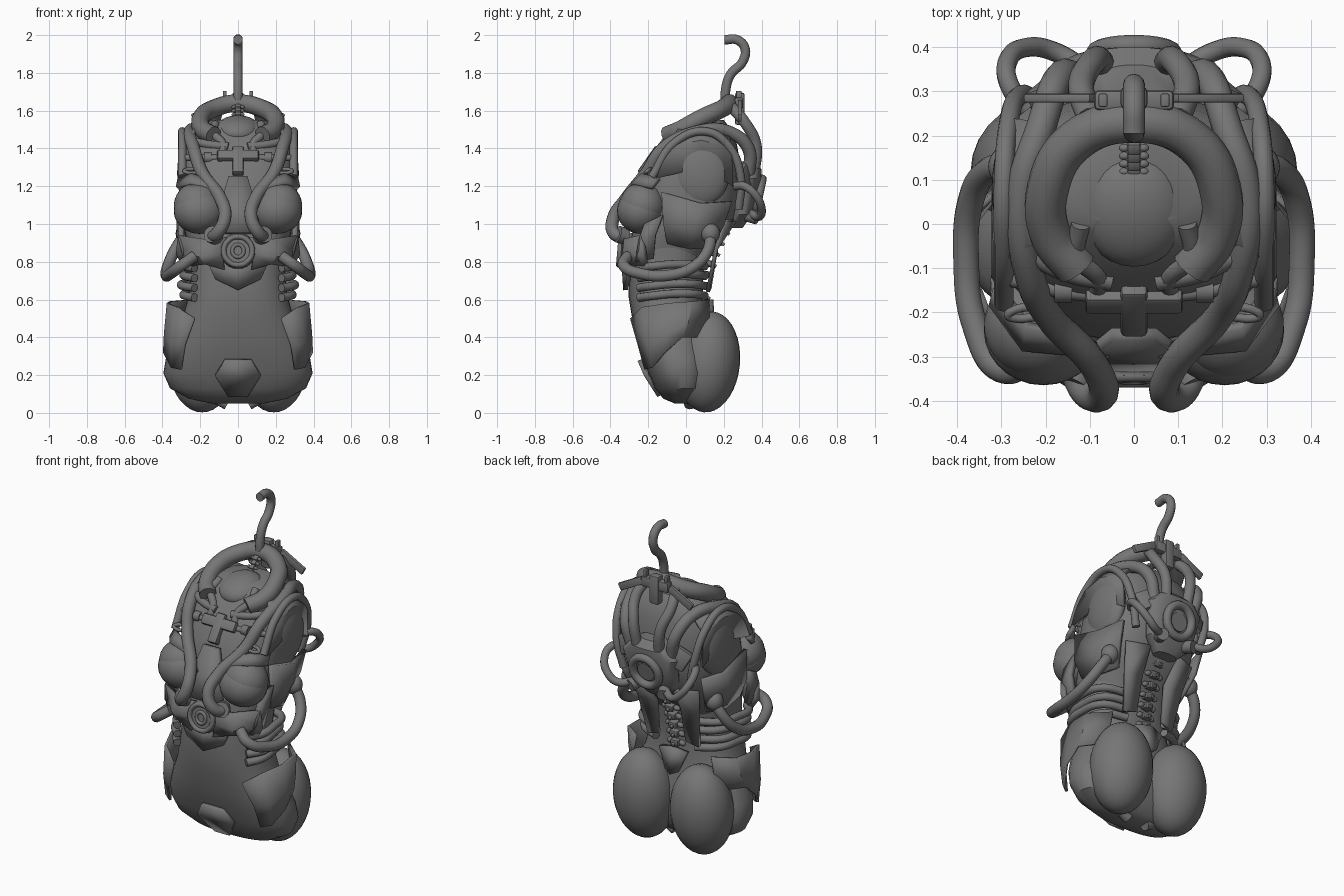
import bpy, bmesh, math
from mathutils import Vector, Matrix, Euler

cube = bpy.data.objects.get("Cube")
if cube:
    bpy.data.objects.remove(cube, do_unlink=True)

grey = bpy.data.materials.new("dark grey")
grey.use_nodes = True
grey.diffuse_color = (0.18, 0.18, 0.18, 1)
grey.node_tree.nodes["Principled BSDF"].inputs["Base Color"].default_value = (0.18, 0.18, 0.18, 1)
parts = []


def add(name, mesh, mirror=False):
    mesh.materials.clear()
    mesh.materials.append(grey)
    ob = bpy.data.objects.new(name, mesh)
    bpy.context.collection.objects.link(ob)
    if mirror:
        ob.modifiers.new("mirror", 'MIRROR').use_mirror_merge = False
    parts.append(ob)
    return ob


def from_bm(name, bm, mirror=False):
    bmesh.ops.recalc_face_normals(bm, faces=bm.faces)
    mesh = bpy.data.meshes.new(name)
    bm.to_mesh(mesh)
    bm.free()
    return add(name, mesh, mirror)


def place(loc, size, rot):
    turn = Euler([math.radians(a) for a in rot]).to_matrix().to_4x4()
    return Matrix.Translation(loc) @ turn @ Matrix.Diagonal((*size, 1))


def ball(name, loc, size, rot=(0, 0, 0), mirror=False):
    bm = bmesh.new()
    bmesh.ops.create_uvsphere(bm, u_segments=28, v_segments=18, radius=1, matrix=place(loc, size, rot))
    return from_bm(name, bm, mirror)


def box(name, loc, size, rot=(0, 0, 0), mirror=False, bevel=0.01):
    bm = bmesh.new()
    bmesh.ops.create_cube(bm, size=1, matrix=place(loc, size, rot))
    bmesh.ops.bevel(bm, geom=bm.edges[:], offset=bevel, segments=2, affect='EDGES', profile=0.5)
    return from_bm(name, bm, mirror)


def drum(name, loc, radius, depth, rot=(0, 0, 0), mirror=False, top=1.0):
    bm = bmesh.new()
    bmesh.ops.create_cone(bm, cap_ends=True, segments=24, radius1=radius, radius2=radius * top,
                          depth=depth, matrix=place(loc, (1, 1, 1), rot))
    return from_bm(name, bm, mirror)


def tube(name, points, radius, mirror=False, closed=False):
    curve = bpy.data.curves.new(name, 'CURVE')
    curve.dimensions = '3D'
    curve.bevel_depth, curve.bevel_resolution = radius, 4
    curve.resolution_u, curve.use_fill_caps = 8, True
    spline = curve.splines.new('BEZIER')
    spline.bezier_points.add(len(points) - 1)
    for knot, p in zip(spline.bezier_points, points):
        knot.co = p
        knot.handle_left_type = knot.handle_right_type = 'AUTO'
    spline.use_cyclic_u = closed
    holder = bpy.data.objects.new(name, curve)
    mesh = bpy.data.meshes.new_from_object(holder)
    bpy.data.objects.remove(holder)
    return add(name, mesh, mirror)


def ring(name, loc, rx, ry, radius, rot=(0, 0, 0), mirror=False):
    m = place(loc, (rx, ry, 1), rot)
    circle = [m @ Vector((math.cos(i * math.pi / 4), math.sin(i * math.pi / 4), 0)) for i in range(8)]
    return tube(name, circle, radius, mirror, True)


def loft(name, sections, power, n=36):
    """Stack of rounded sections: height, half width, front y, back y."""
    bm = bmesh.new()
    rows = []
    for z, hw, front, back in sections:
        row = []
        for i in range(n):
            c, s = math.cos(2 * math.pi * i / n), math.sin(2 * math.pi * i / n)
            x = math.copysign(abs(c) ** power, c) * hw
            y = (front + back) / 2 + math.copysign(abs(s) ** power, s) * (back - front) / 2
            row.append(bm.verts.new((x, y, z)))
        rows.append(row)
    for a, b in zip(rows, rows[1:]):
        for i in range(n):
            bm.faces.new((a[i], a[(i + 1) % n], b[(i + 1) % n], b[i]))
    bm.faces.new(rows[0])
    bm.faces.new(rows[-1])
    return from_bm(name, bm)


def plate(name, rows, thick, mirror=False):
    """Curved armour sheet through rows of points."""
    bm = bmesh.new()
    grid = [[bm.verts.new(p) for p in row] for row in rows]
    for a, b in zip(grid, grid[1:]):
        for i in range(len(a) - 1):
            bm.faces.new((a[i], a[i + 1], b[i + 1], b[i]))
    ob = from_bm(name, bm, mirror)
    solid = ob.modifiers.new("thickness", 'SOLIDIFY')
    solid.thickness, solid.offset = thick, 0
    return ob


# Body core
loft("abdomen", [(.05, .14, -.06, .04), (.075, .26, -.12, .08), (.13, .36, -.165, .12), (.21, .395, -.2, .14),
                 (.3, .38, -.235, .14), (.4, .34, -.265, .12), (.5, .295, -.285, .1), (.62, .262, -.305, .09),
                 (.72, .25, -.3, .09), (.88, .26, -.29, .12)], .82)
loft("chest", [(.8, .23, -.3, .1), (.9, .27, -.3, .16), (1, .29, -.27, .25), (1.15, .3, -.26, .29),
               (1.3, .3, -.21, .29), (1.42, .28, -.13, .27), (1.5, .23, -.06, .24), (1.55, .14, .0, .2)], .75)
ball("neck_stump", (0, .03, 1.5), (.12, .13, .07), (15, 0, 0))

# Hips
ball("buttock", (.19, .118, .27), (.18, .168, .268), (-5, 0, 0), True)
plate("hip_panel", [[(.23, -.29, .5), (.32, -.23, .56), (.37, -.1, .58), (.36, .03, .59), (.25, .12, .6)],
                    [(.28, -.25, .36), (.35, -.2, .37), (.385, -.1, .42), (.37, .01, .48), (.27, .12, .5)],
                    [(.3, -.215, .23), (.35, -.18, .24), (.39, -.11, .32), (.38, -.02, .4), (.28, .11, .4)]],
      .015, True)
plate("crotch_plate", [[(-.07, -.245, .28), (.07, -.245, .28)], [(-.12, -.21, .2), (.12, -.21, .2)],
                       [(-.05, -.14, .09), (.05, -.14, .09)]], .025)
drum("thigh_joint", (.1, .02, .07), .03, .1, (0, 60, 0), True)

# Waist bands
for i in range(4):
    z = .62 + i * .052
    w = .28 + .012 * (i % 2)
    tube("waist_band", [(.23, -.25, z - .01), (w, -.18, z), (w + .005, -.08, z + .01), (w - .03, .04, z + .01),
                        (.13, .1, z)], .022, True)

# Breasts with lid panels
ball("breast", (.205, -.24, 1.07), (.135, .125, .122), (0, 0, 0), True)
ball("breast_lid", (.215, -.23, 1.1), (.125, .12, .12), (20, 15, 0), True)
plate("breast_strap", [[(.06, -.29, 1.1), (.12, -.25, 1.22), (.24, -.23, 1.26), (.31, -.14, 1.24)],
                       [(.08, -.31, 1.06), (.13, -.29, 1.18), (.25, -.28, 1.21), (.32, -.18, 1.19)]], .025, True)
ring("chest_slot", (.24, -.2, 1.28), .045, .016, .01, (40, 0, -8), True)
plate("sternum_plate", [[(-.05, -.25, 1.25), (.05, -.25, 1.25)], [(-.1, -.29, 1.08), (.1, -.29, 1.08)],
                        [(-.12, -.32, .95), (.12, -.32, .95)]], .03)

# Chest bracket following the slope of the chest
box("bracket_bar", (0, -.165, 1.355), (.22, .06, .06), (-35, 0, 0))
box("bracket_post", (0, -.185, 1.33), (.06, .06, .17), (-35, 0, 0))
tube("bracket_rod", [(.08, -.16, 1.35), (.14, -.155, 1.35), (.28, -.125, 1.35)], .017, True)
drum("bracket_collar", (.16, -.15, 1.35), .028, .04, (0, 90, 0), True)
tube("collar_strand", [(.12, .0, 1.53), (.13, -.07, 1.48), (.08, -.12, 1.42), (.09, -.16, 1.34)], .022, True)
tube("clavicle", [(.05, -.13, 1.41), (.15, -.11, 1.42), (.25, -.06, 1.44)], .022, True)

# Shoulder caps and side armour
ball("shoulder_cap", (.262, .08, 1.27), (.06, .15, .175), (0, 0, 0), True)
plate("shoulder_top", [[(.22, -.04, 1.5), (.23, .1, 1.525), (.22, .23, 1.46)],
                       [(.3, -.09, 1.41), (.3, .08, 1.44), (.285, .24, 1.4)],
                       [(.305, -.16, 1.24), (.29, .08, 1.3), (.28, .25, 1.2)]], .02, True)
plate("side_plate", [[(.305, -.13, 1.17), (.31, .08, 1.11), (.275, .24, 1.12)],
                     [(.31, -.12, 1.0), (.31, .04, .98), (.265, .2, 1.0)],
                     [(.28, -.1, .9), (.275, .02, .87), (.23, .14, .88)]], .025, True)
plate("front_side_plate", [[(.3, -.22, 1.0), (.31, -.12, 1.05)], [(.3, -.25, .92), (.31, -.16, .94)],
                           [(.27, -.27, .8), (.28, -.17, .82)]], .03, True)

# Belt with round buckle
drum("buckle", (0, -.32, .855), .1, .06, (85, 0, 0), top=.9)
ring("buckle_rim", (0, -.35, .858), .075, .075, .014, (85, 0, 0))
ring("buckle_core", (0, -.352, .858), .03, .033, .01, (85, 0, 0))
plate("belt_wing", [[(.06, -.325, .93), (.18, -.315, .92), (.31, -.23, .94)],
                    [(.08, -.33, .84), (.2, -.32, .83), (.32, -.22, .84)],
                    [(.07, -.33, .76), (.17, -.31, .79), (.28, -.21, .78)]], .03, True)
plate("belt_chevron", [[(-.16, -.305, .8), (0, -.33, .8), (.16, -.305, .8)],
                       [(-.12, -.305, .71), (0, -.32, .65), (.12, -.305, .71)]], .025)

# Hoses
tube("front_hose", [(.13, .33, 1.25), (.17, .33, 1.4), (.21, .22, 1.49), (.255, .07, 1.49), (.235, -.12, 1.4),
                    (.19, -.21, 1.27), (.09, -.32, 1.13), (.07, -.385, 1.03), (.11, -.38, .95), (.14, -.32, .93)],
     .034, True)
drum("hose_socket", (.13, -.34, .94), .045, .05, (75, 0, 25), True)
tube("side_hose", [(.23, -.31, .83), (.3, -.33, .78), (.36, -.23, .735), (.38, -.08, .73), (.37, .05, .78),
                   (.33, .12, .87), (.27, .13, .96)], .03, True)
ball("side_hose_joint", (.28, .13, .95), (.05, .05, .055), (0, 0, 0), True)
tube("back_loop", [(.24, .26, 1.2), (.28, .31, 1.2), (.285, .37, 1.15), (.24, .4, 1.08), (.18, .39, 1.04),
                   (.11, .35, 1.05)], .022, True)
tube("shoulder_hose", [(.295, -.18, 1.25), (.295, -.06, 1.43), (.295, .1, 1.49), (.285, .22, 1.42),
                       (.26, .29, 1.25), (.22, .28, 1.08)], .022, True)
tube("upper_back_hose", [(.1, .24, 1.62), (.12, .31, 1.54), (.09, .37, 1.42), (.07, .36, 1.27)], .03, True)

# Open collar and hook
tube("collar", [(-.13, -.1, 1.47), (-.185, -.03, 1.5), (-.195, .08, 1.56), (-.13, .19, 1.61), (0, .23, 1.64),
                (.13, .19, 1.61), (.195, .08, 1.56), (.185, -.03, 1.5), (.13, -.1, 1.47)], .048)
tube("hook", [(0, .21, 1.62), (0, .21, 1.71), (0, .235, 1.79), (0, .3, 1.86), (0, .312, 1.93), (0, .27, 1.975),
              (0, .205, 1.975)], .025)
box("hook_bracket", (0, .28, 1.64), (.18, .045, .06))
box("hook_block", (0, .285, 1.61), (.06, .05, .17))
box("bracket_tip", (.07, .28, 1.68), (.02, .03, .05), (0, 0, 0), True, .004)
box("bracket_arm", (.165, .285, 1.6), (.17, .02, .045), (0, 28, 0), True, .005)

# Back pack with round port facing slightly down
loft("back_pack", [(.98, .07, .22, .3), (1.05, .15, .24, .35), (1.14, .16, .25, .375), (1.24, .18, .25, .4),
                   (1.29, .14, .25, .4), (1.33, .08, .27, .36)], .8)
ring("port_rim", (0, .385, 1.15), .085, .09, .024, (78, 0, 0))
drum("port_core", (0, .37, 1.15), .055, .03, (78, 0, 0))
drum("pack_knob", (.1, .35, 1.04), .035, .06, (75, 0, -20), True)
box("pack_wing", (.17, .31, 1.25), (.12, .05, .12), (10, 30, -20), True, .015)
plate("back_flap", [[(.1, .26, 1.02), (.23, .21, 1.02)], [(.08, .16, .87), (.2, .16, .87)],
                    [(.09, .125, .66), (.17, .115, .64)]], .02, True)


# Spine
def vertebra(y, z, size, tilt):
    box("vertebra", (0, y, z), (size, size, size * .7), (tilt, 0, 0), bevel=.006)
    box("vertebra_spur", (0, y + size * .45, z - size * .15), (size * .35, size * .6, size * .35),
        (tilt - 20, 0, 0), bevel=.004)
    ball("vertebra_side", (size * .75, y, z), (size * .4, size * .3, size * .3), (0, 20, 0), True)


for i in range(9):
    t = i / 8
    vertebra(.088 + .14 * t * t, .56 + .46 * t, .052, -20 * t)
for i in range(5):
    vertebra(.1 + .018 * i, 1.54 + .02 * i, .03, 30)
plate("sacrum", [[(-.09, .11, .58), (0, .13, .6), (.09, .11, .58)],
                 [(-.04, .125, .46), (0, .14, .44), (.04, .125, .46)]], .03)

# Smooth shading with sharp creases
for ob in parts:
    ob.select_set(True)
bpy.context.view_layer.objects.active = parts[0]
bpy.ops.object.shade_smooth_by_angle(angle=math.radians(35))
